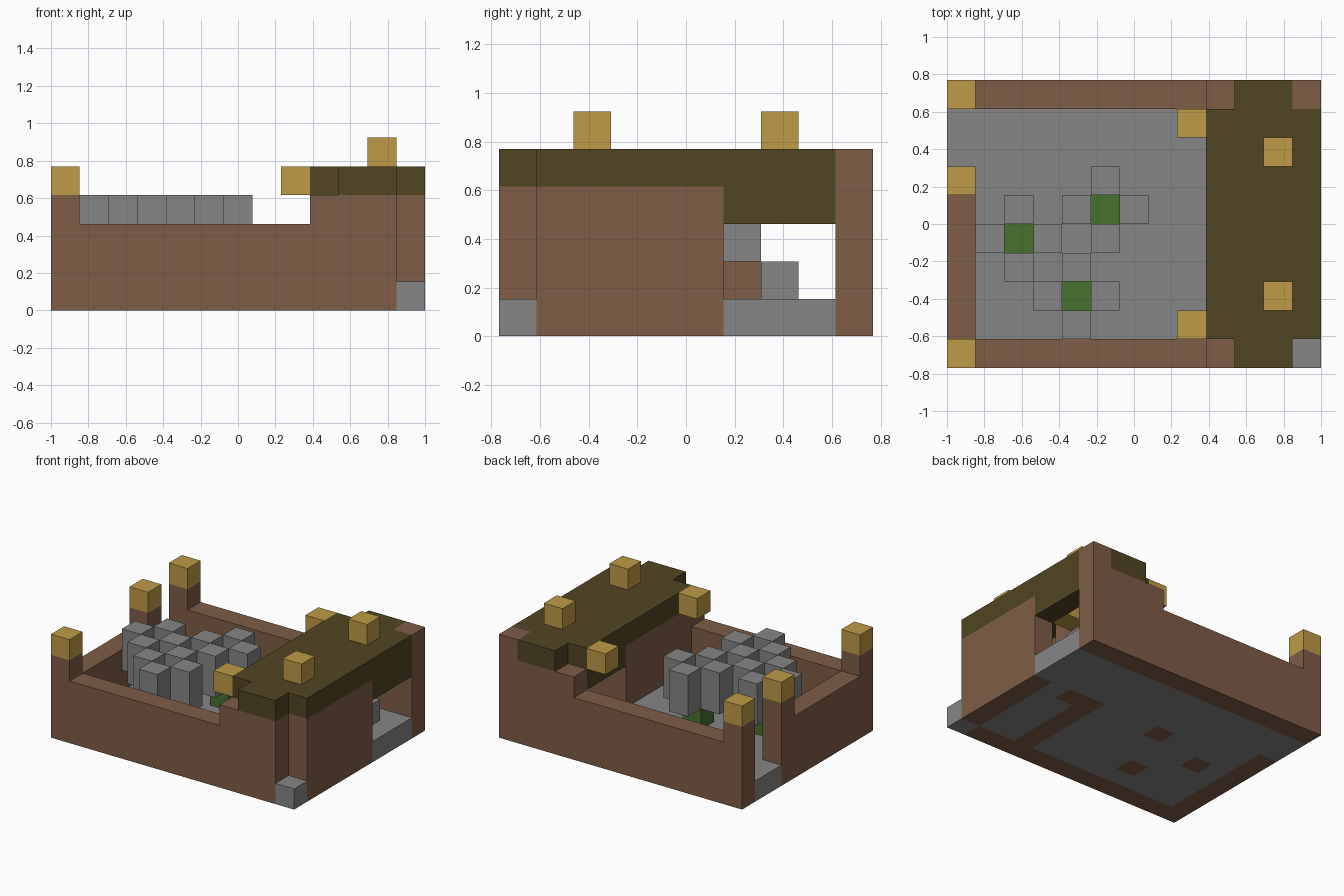
import bpy
import bmesh
from mathutils import Vector

cube = bpy.data.objects.get("Cube")
if cube:
    bpy.data.objects.remove(cube, do_unlink=True)

NX, NY = 13, 10          # plan size in blocks
S = 2 / NX               # size of one block


def make_material(name, srgb):
    lin = [((c / 255 + 0.055) / 1.055) ** 2.4 for c in srgb]
    mat = bpy.data.materials.new(name)
    mat.use_nodes = True
    mat.diffuse_color = (*lin, 1)
    mat.node_tree.nodes["Principled BSDF"].inputs["Base Color"].default_value = (*lin, 1)
    return mat


brown = make_material("brown_earth", (126, 93, 71))
stone = make_material("grey_stone", (134, 134, 134))
olive = make_material("dark_olive", (81, 69, 34))
gold = make_material("lamp_gold", (190, 155, 70))
green = make_material("plant_green", (70, 114, 45))

blocks = {}              # block position -> part name
part_material = {}


def fill(part, mat, x, y, z):
    """Fill half-open block ranges; later parts replace earlier ones."""
    part_material[part] = mat
    for i in range(*x):
        for j in range(*y):
            for k in range(*z):
                blocks[i, j, k] = part


def block(part, mat, i, j, z):
    fill(part, mat, (i, i + 1), (j, j + 1), z)


# Stone floor, running out through both doorways
fill("floor", stone, (0, NX), (1, 9), (0, 1))
block("corner_stone", stone, 12, 0, (0, 1))

# Courtyard walls with taller posts
for side, j in (("front", 0), ("back", 9)):
    fill(side + "_wall", brown, (0, 9), (j, j + 1), (0, 3))
    fill(side + "_wall", brown, (9, 12), (j, j + 1), (0, 4))
    fill("roof", olive, (10, 12), (j, j + 1), (4, 5))
fill("gate_wall", brown, (0, 1), (1, 6), (0, 3))
for n, j in enumerate((0, 6, 9)):
    block("gate_post_%d" % n, brown, 0, j, (0, 4))
    block("post_lamp_%d" % n, gold, 0, j, (4, 5))

# House walls, door headers and roof
for name, i in (("inner", 9), ("outer", 12)):
    fill(name + "_house_wall", brown, (i, i + 1), (1, 6), (0, 4))
    fill(name + "_door_header", olive, (i, i + 1), (6, 9), (3, 4))
block("room_divider", brown, 10, 5, (0, 4))
fill("roof", olive, (9, 13), (1, 9), (4, 5))
block("corner_pillar", brown, 12, 9, (0, 5))
block("stone_seat", stone, 11, 7, (1, 2))

# Lamps on the roof, on its courtyard edge and in the entrance
for n, j in enumerate((2, 7)):
    block("roof_lamp_%d" % n, gold, 11, j, (5, 6))
for n, j in enumerate((1, 8)):
    block("eave_lamp_%d" % n, gold, 8, j, (4, 5))
block("entrance_lamp", gold, 11, 6, (3, 4))

# Plants on earth, each ringed by four raised stone columns
for n, (i, j) in enumerate(((5, 5), (2, 4), (4, 2))):
    block("plant_bed_%d" % n, brown, i, j, (0, 1))
    block("plant_%d" % n, green, i, j, (1, 2))
    for dx, dy in ((1, 0), (-1, 0), (0, 1), (0, -1)):
        block("stone_ring_%d" % n, stone, i + dx, j + dy, (2, 4))

# Turn every part into a mesh of its exposed block faces
meshes = {}
for pos, part in blocks.items():
    bm = meshes.setdefault(part, bmesh.new() if part not in meshes else None)
    for axis in range(3):
        for sign in (-1, 1):
            step = [0, 0, 0]
            step[axis] = sign
            if tuple(p + d for p, d in zip(pos, step)) in blocks:
                continue
            centre = Vector(pos) + Vector((0.5, 0.5, 0.5))
            normal = Vector(step)
            u = Vector([float(a == (axis + 1) % 3) for a in range(3)])
            v = normal.cross(u)
            corners = [centre + (normal + u * a + v * b) / 2
                       for a, b in ((-1, -1), (1, -1), (1, 1), (-1, 1))]
            bm.faces.new([bm.verts.new(((c.x - NX / 2) * S, (c.y - NY / 2) * S, c.z * S))
                          for c in corners])

for part, bm in meshes.items():
    bmesh.ops.remove_doubles(bm, verts=bm.verts[:], dist=S / 100)
    mesh = bpy.data.meshes.new(part)
    bm.to_mesh(mesh)
    bm.free()
    mesh.materials.append(part_material[part])
    bpy.context.scene.collection.objects.link(bpy.data.objects.new(part, mesh))
